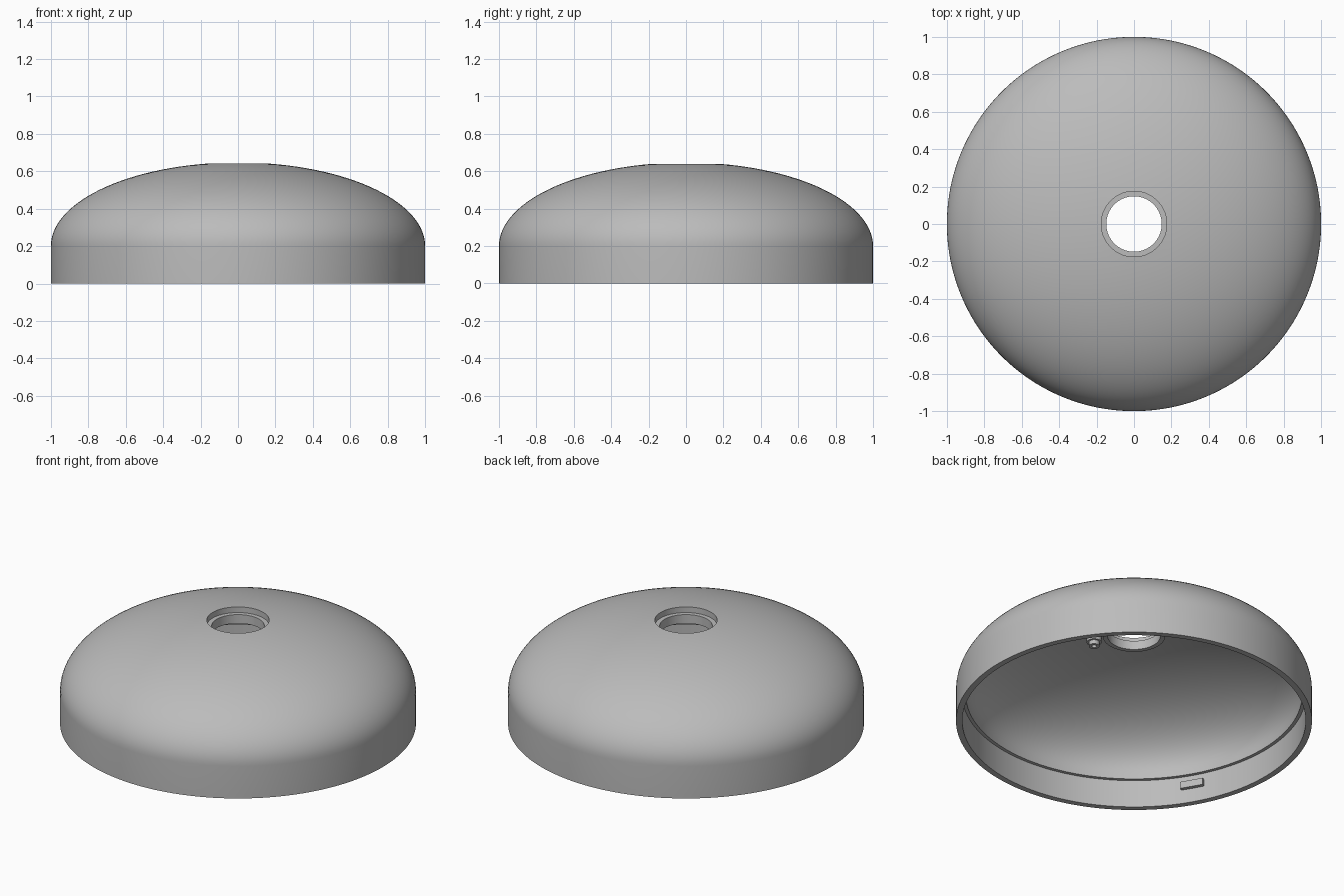
import bpy, bmesh, math
from mathutils import Matrix, Vector

cube = bpy.data.objects.get("Cube")
if cube:
    bpy.data.objects.remove(cube, do_unlink=True)

# Single painted metal colour
grey = bpy.data.materials.new("satin_grey")
grey.use_nodes = True
colour = (0.5, 0.5, 0.5, 1)
grey.diffuse_color = colour
grey.node_tree.nodes["Principled BSDF"].inputs["Base Color"].default_value = colour


def add_object(name, bm, smooth=True):
    bmesh.ops.recalc_face_normals(bm, faces=bm.faces)
    mesh = bpy.data.meshes.new(name)
    bm.to_mesh(mesh)
    bm.free()
    mesh.materials.append(grey)
    obj = bpy.data.objects.new(name, mesh)
    bpy.context.collection.objects.link(obj)
    if smooth:
        bpy.ops.object.select_all(action='DESELECT')
        obj.select_set(True)
        bpy.context.view_layer.objects.active = obj
        bpy.ops.object.shade_smooth_by_angle(angle=math.radians(25))
    return obj


def lathe(name, profile, steps, centre=(0, 0)):
    """Spin a closed (radius, height) profile about a vertical axis."""
    bm = bmesh.new()
    rings = []
    for i in range(steps):
        a = math.tau * i / steps
        rings.append([bm.verts.new((centre[0] + r * math.cos(a),
                                    centre[1] + r * math.sin(a), z)) for r, z in profile])
    n = len(profile)
    for i, ring in enumerate(rings):
        nxt = rings[(i + 1) % steps]
        for j in range(n):
            k = (j + 1) % n
            bm.faces.new((ring[j], nxt[j], nxt[k], ring[k]))
    return add_object(name, bm)


def dome_arc(radius, base, rise, end_radius, count=28):
    """Quarter ellipse from the wall up to the edge of the central hole."""
    end = math.acos(end_radius / radius)
    return [(radius * math.cos(end * i / count), base + rise * math.sin(end * i / count))
            for i in range(count + 1)]


# Dome shell: outer skin, stepped hole, collar, inner skin, ledge, rim
outer = dome_arc(1.0, 0.2, 0.447, 0.175)
inner = dome_arc(0.945, 0.2, 0.40, 0.175)
hole = [(0.175, 0.605), (0.148, 0.605), (0.148, 0.55), (0.175, 0.55)]
rim = [(0.945, 0.17), (0.965, 0.17), (0.965, 0)]
lathe("dome_shell", [(1.0, 0)] + outer + hole + inner[::-1] + rim, 160)

# Hollow stepped post hanging beside the collar
angle = math.radians(-61)
spot = (0.24 * math.cos(angle), 0.24 * math.sin(angle))
lathe("mounting_post", [(0.014, 0.61), (0.042, 0.61), (0.042, 0.56), (0.03, 0.56),
                        (0.03, 0.535), (0.014, 0.535)], 32, spot)

# Locking tabs on the inside of the wall
for number, degrees in enumerate((-30, 45, 90, 210), 1):
    bm = bmesh.new()
    bmesh.ops.create_cube(bm, size=1)
    bmesh.ops.scale(bm, vec=Vector((0.04, 0.135, 0.042)), verts=bm.verts)
    bmesh.ops.translate(bm, vec=Vector((0.962, 0, 0.108)), verts=bm.verts)
    bmesh.ops.rotate(bm, verts=bm.verts, cent=(0, 0, 0),
                     matrix=Matrix.Rotation(math.radians(degrees), 3, 'Z'))
    add_object(f"locking_tab_{number}", bm, smooth=False)
